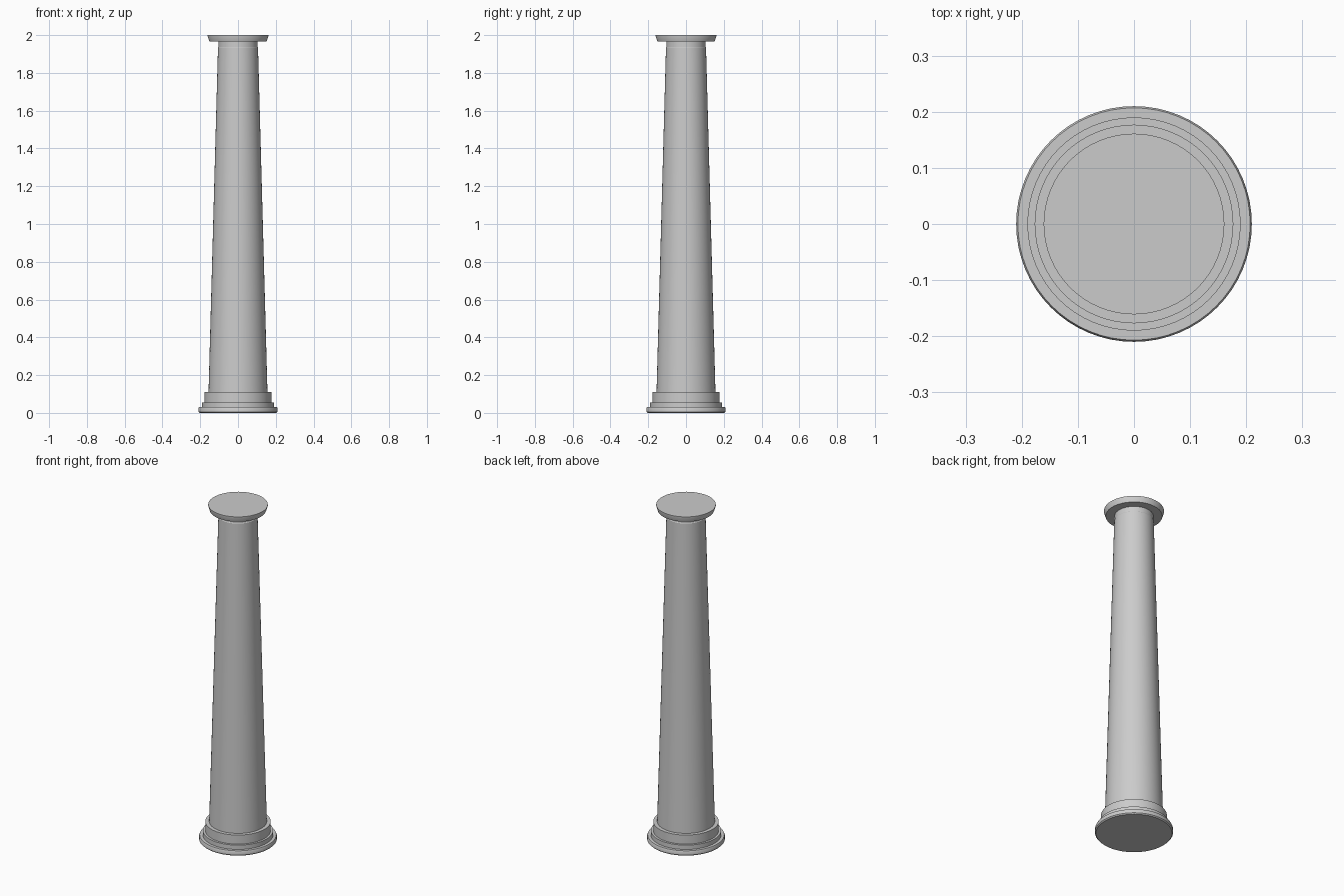
import bpy
import bmesh
import math

cube = bpy.data.objects.get("Cube")
if cube:
    bpy.data.objects.remove(cube, do_unlink=True)

SIDES = 64

stone = bpy.data.materials.new("pale_grey_stone")
stone.use_nodes = True
colour = (0.6, 0.6, 0.6, 1)
stone.diffuse_color = colour
stone.node_tree.nodes["Principled BSDF"].inputs["Base Color"].default_value = colour


def lathe(name, profile):
    """Turn a (radius, height) profile around z and cap both ends."""
    bm = bmesh.new()
    rings = []
    for r, z in profile:
        rings.append([bm.verts.new((r * math.cos(a), r * math.sin(a), z))
                      for a in (2 * math.pi * i / SIDES for i in range(SIDES))])
    for low, high in zip(rings, rings[1:]):
        for i in range(SIDES):
            j = (i + 1) % SIDES
            bm.faces.new((low[i], low[j], high[j], high[i]))
    bm.faces.new(rings[0][::-1])
    bm.faces.new(rings[-1])
    mesh = bpy.data.meshes.new(name)
    bm.to_mesh(mesh)
    bm.free()
    mesh.materials.append(stone)
    obj = bpy.data.objects.new(name, mesh)
    bpy.context.collection.objects.link(obj)
    bpy.ops.object.select_all(action='DESELECT')
    obj.select_set(True)
    bpy.context.view_layer.objects.active = obj
    bpy.ops.object.shade_smooth_by_angle(angle=math.radians(30))
    return obj


# Stepped base and tapering shaft, with a straight neck under the capital
lathe("base_and_shaft", [
    (0.204, 0), (0.21, 0.006), (0.21, 0.024), (0.207, 0.03),
    (0.19, 0.03), (0.19, 0.056), (0.177, 0.056), (0.177, 0.11),
    (0.156, 0.11), (0.106, 1.934), (0.104, 1.937), (0.104, 1.967)])

# Flared disc capital
lathe("capital", [(0.152, 1.967), (0.161, 1.994), (0.161, 2)])
